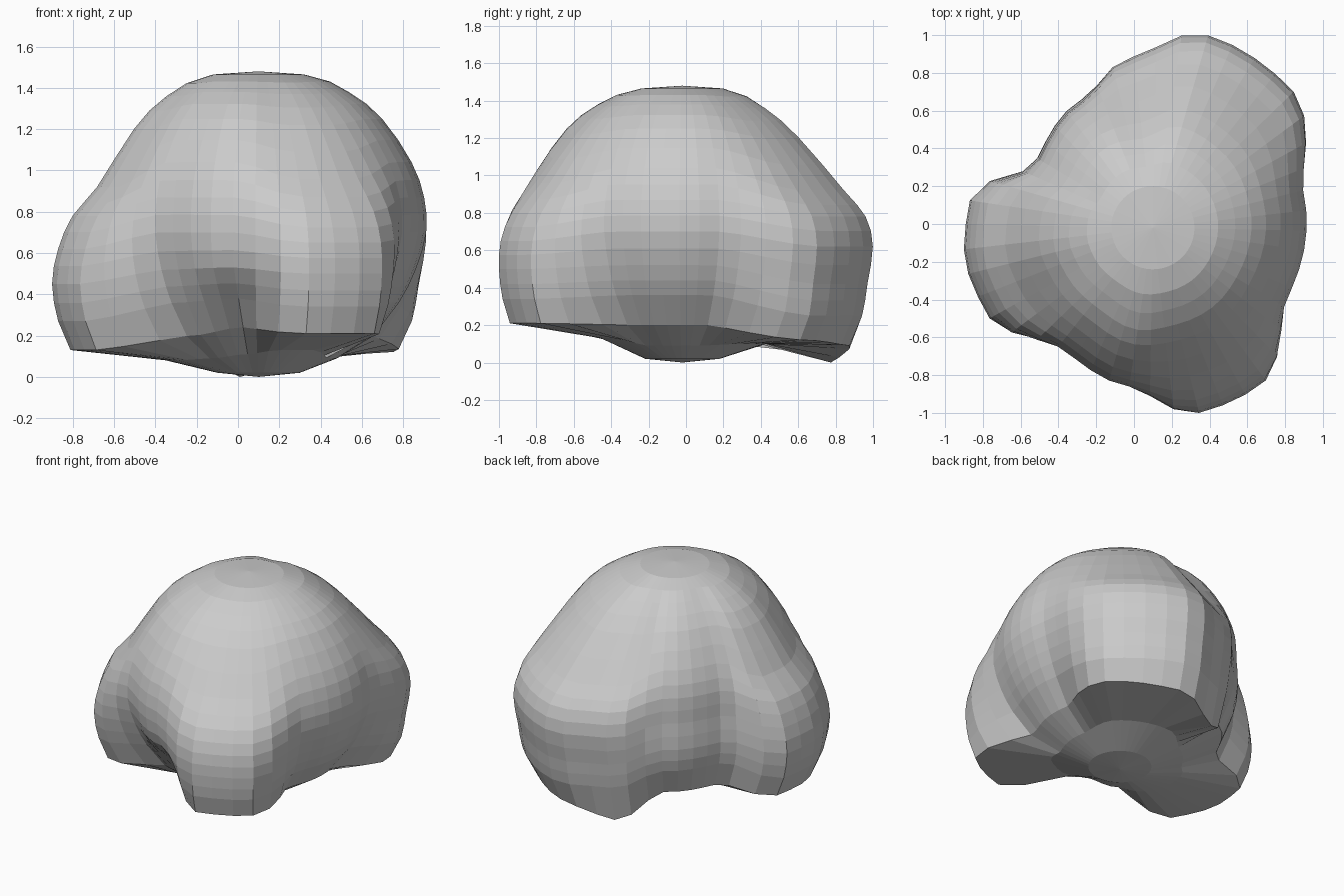
import bpy, bmesh, math

if "Cube" in bpy.data.objects:
    bpy.data.objects.remove(bpy.data.objects["Cube"])

# Half profiles (radius, height) from the crown down round to the underside
LEFT = [(.22, 1.465), (.45, 1.36), (.61, 1.2), (.79, .92), (.91, .78), (.98, .62),
        (1.01, .45), (.98, .27), (.92, .13), (.45, .08), (.2, .02)]
FRONT = [(.22, 1.465), (.44, 1.37), (.61, 1.22), (.81, .96), (.94, .8), (1.0, .65),
         (1.01, .5), (.99, .34), (.95, .21), (.45, .13), (.2, .02)]
BACK = [(.22, 1.465), (.46, 1.36), (.65, 1.2), (.9, .92), (1.02, .78), (1.06, .62),
        (1.03, .42), (1.0, .25), (.93, .09), (.45, .1), (.2, .02)]
VALLEY = [(.22, 1.465), (.43, 1.38), (.59, 1.25), (.73, 1.04), (.79, .87), (.8, .7),
          (.75, .52), (.67, .36), (.55, .2), (.38, .09), (.2, .02)]
SHALLOW = VALLEY[:6] + [(.81, .52), (.78, .36), (.7, .18), (.4, .08), (.2, .02)]
UNDERCUT = VALLEY[:6] + [(.76, .53), (.62, .38), (.48, .24), (.36, .11), (.2, .02)]

# Azimuth, profile, radius scale, rim height shift: three lobes and valleys between
KEYS = [(-76, FRONT, 1, 0), (-56, FRONT, 1.0, 0), (-27, VALLEY, 1.0, 0),
        (12, VALLEY, 1.02, 0), (46, BACK, .98, .03), (75, BACK, 1.0, 0),
        (97, BACK, .86, -.09), (119, SHALLOW, .96, 0), (152, SHALLOW, .88, 0),
        (171, LEFT, .97, 0), (190, LEFT, 1.0, 0), (208, LEFT, .98, 0),
        (234, VALLEY, 1.0, 0), (261, UNDERCUT, 1.06, 0), (284, FRONT, 1, 0)]
CX, CY, SEGMENTS = .1, -.02, 48


def section(az):
    """Blend the two profiles either side of an azimuth, then add rounded midpoints."""
    for a, b in zip(KEYS, KEYS[1:]):
        if a[0] <= az <= b[0]:
            break
    t = (az - a[0]) / (b[0] - a[0])
    t = t * t * (3 - 2 * t)
    points = []
    for i, (p, q) in enumerate(zip(a[1], b[1])):
        scale_a = 1 if i == 0 or i > 8 else a[2]
        scale_b = 1 if i == 0 or i > 8 else b[2]
        shift = (a[3] * (1 - t) + b[3] * t) if i == 8 else 0
        points.append((p[0] * scale_a * (1 - t) + q[0] * scale_b * t,
                       p[1] * (1 - t) + q[1] * t + shift))
    ext = [(-points[0][0], points[0][1])] + points
    fine = []
    for i, p in enumerate(points):
        fine.append(p)
        if i < 7:
            fine.append(tuple((9 * (ext[i + 1][k] + ext[i + 2][k]) - ext[i][k]
                               - ext[i + 3][k]) / 16 for k in (0, 1)))
    return fine


# Lobed body: radial skin closed by a crown and underside centre
bm = bmesh.new()
columns = []
for k in range(SEGMENTS):
    az = KEYS[0][0] + 360 * k / SEGMENTS
    c, s = math.cos(math.radians(az)), math.sin(math.radians(az))
    columns.append([bm.verts.new((CX + r * c, CY + r * s, max(z, 0)))
                    for r, z in section(az)])
top = bm.verts.new((CX, CY, 1.48))
bottom = bm.verts.new((CX, CY, 0))
for k, col in enumerate(columns):
    nxt = columns[(k + 1) % SEGMENTS]
    bm.faces.new((top, col[0], nxt[0]))
    bm.faces.new((bottom, nxt[-1], col[-1]))
    for i in range(len(col) - 1):
        bm.faces.new((col[i], col[i + 1], nxt[i + 1], nxt[i]))
bmesh.ops.recalc_face_normals(bm, faces=bm.faces)
mesh = bpy.data.meshes.new("lobed_body")
bm.to_mesh(mesh)
bm.free()
bpy.context.collection.objects.link(bpy.data.objects.new("lobed_body", mesh))
